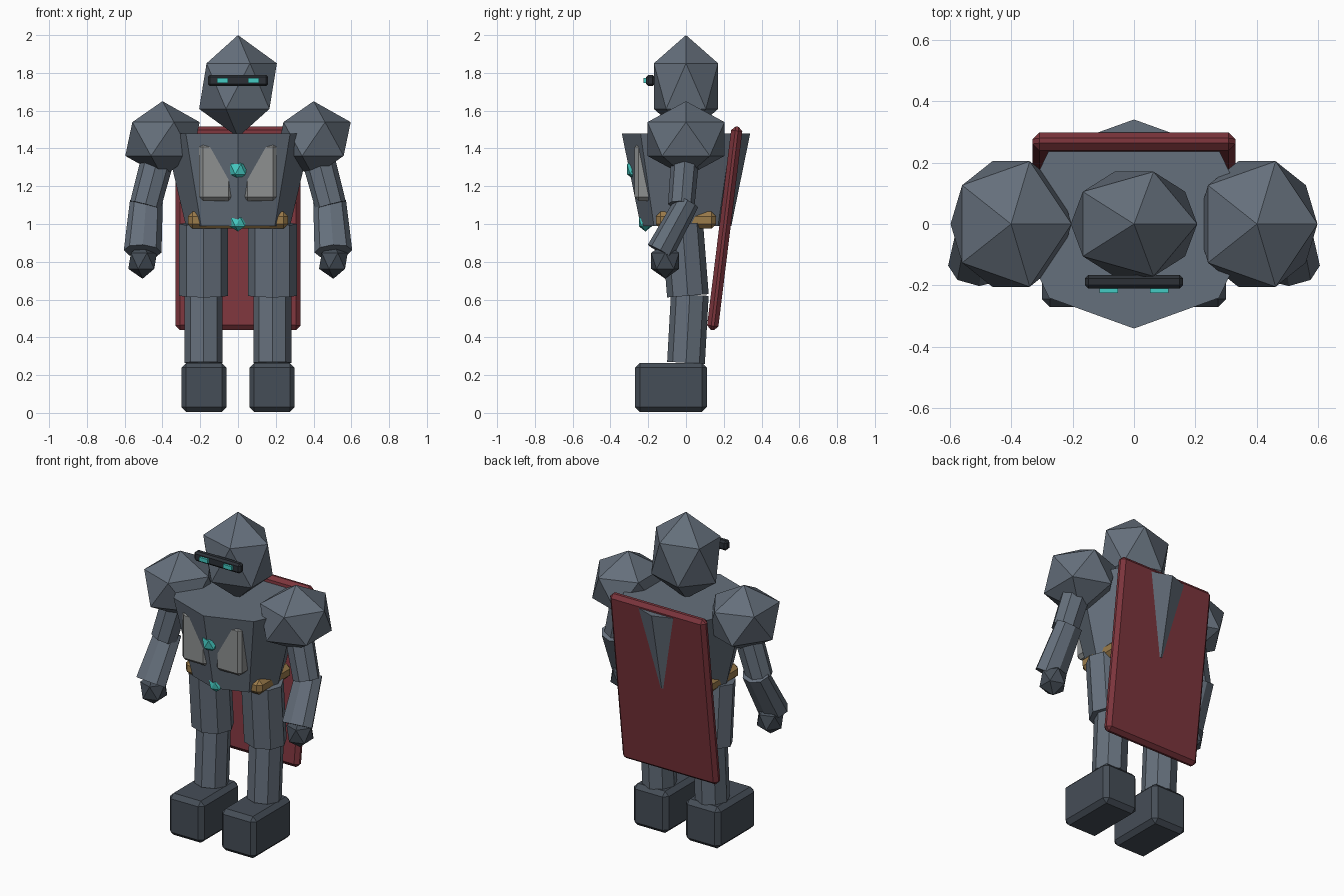
import bpy
from mathutils import Vector
from math import radians

if "Cube" in bpy.data.objects:
    bpy.data.objects.remove(bpy.data.objects["Cube"])


def material(name, rgb):
    m = bpy.data.materials.new(name)
    m.diffuse_color = (*rgb, 1)
    m.use_nodes = True
    m.node_tree.nodes["Principled BSDF"].inputs["Base Color"].default_value = m.diffuse_color
    return m


STEEL = material("steel", (0.13, 0.16, 0.20))
DARK = material("dark_steel", (0.06, 0.075, 0.095))
BLACK = material("black_steel", (0.025, 0.03, 0.037))
PALE = material("pale_plate", (0.27, 0.28, 0.28))
RED = material("red_cloth", (0.20, 0.035, 0.045))
GOLD = material("gold", (0.33, 0.20, 0.07))
TEAL = material("teal_glow", (0.06, 0.60, 0.55))


def finish(name, mat):
    ob = bpy.context.object
    ob.name = name
    ob.data.materials.append(mat)
    return ob


def gem(name, loc, radii, mat):
    """Twenty-sided faceted ball."""
    bpy.ops.mesh.primitive_ico_sphere_add(subdivisions=1, radius=1, location=loc)
    ob = finish(name, mat)
    ob.scale = radii
    return ob


def block(name, loc, size, mat, bevel=0.0, tilt=0.0):
    """Box with a one-step chamfer."""
    bpy.ops.mesh.primitive_cube_add(size=1, location=loc)
    ob = finish(name, mat)
    ob.scale = size
    bpy.ops.object.transform_apply(location=False, rotation=False, scale=True)
    ob.rotation_euler.x = radians(tilt)
    if bevel:
        mod = ob.modifiers.new("chamfer", 'BEVEL')
        mod.width = bevel
        mod.segments = 1
    return ob


def limb(name, bottom, top, r_bottom, r_top, y_scale, mat):
    """Eight-sided tapered tube between two points."""
    a, b = Vector(bottom), Vector(top)
    axis = b - a
    bpy.ops.mesh.primitive_cone_add(vertices=8, radius1=r_bottom, radius2=r_top,
                                    depth=axis.length, location=(a + b) / 2)
    ob = finish(name, mat)
    ob.scale.y = y_scale
    ob.rotation_mode = 'QUATERNION'
    ob.rotation_quaternion = Vector((0, 0, 1)).rotation_difference(axis)
    return ob


# Torso, chest gem and belt
torso = limb("torso", (0, 0, 0.99), (0, 0, 1.48), 0.24, 0.34, 1, STEEL)
torso.scale.x = 1.15
gem("chest_gem", (0, -0.27, 1.29), (0.055, 0.05, 0.06), TEAL)
block("belt", (0, 0, 1.02), (0.53, 0.32, 0.09), GOLD, 0.025)
gem("belt_gem", (0, -0.215, 1.01), (0.05, 0.04, 0.05), TEAL)

# Head and visor
gem("head", (0, 0, 1.73), (0.23, 0.20, 0.27), STEEL)
block("visor", (0, -0.188, 1.76), (0.32, 0.045, 0.06), BLACK, 0.012)

# Cape leaning away from the back
block("cape", (0, 0.205, 0.977), (0.66, 0.06, 1.085), RED, 0.022, -7)

# Paired parts
for side, s in (("left", -1), ("right", 1)):
    block(side + "_eye", (s * 0.082, -0.212, 1.76), (0.06, 0.025, 0.025), TEAL)
    block(side + "_chest_plate", (s * 0.118, -0.225, 1.275),
          (0.175, 0.094, 0.305), PALE, 0.02)

    # Arm
    gem(side + "_shoulder", (s * 0.4, 0, 1.45), (0.22, 0.24, 0.20), STEEL)
    limb(side + "_upper_arm", (s * 0.49, -0.025, 1.10), (s * 0.41, 0.0, 1.40),
         0.083, 0.088, 0.85, STEEL)
    limb(side + "_forearm", (s * 0.505, -0.137, 0.855), (s * 0.485, 0.008, 1.12),
         0.10, 0.087, 0.74, STEEL)
    gem(side + "_hand", (s * 0.505, -0.11, 0.805), (0.085, 0.087, 0.095), DARK)

    # Leg
    limb(side + "_thigh", (s * 0.182, 0.01, 0.62), (s * 0.182, -0.02, 1.0),
         0.13, 0.13, 0.85, STEEL)
    limb(side + "_shin", (s * 0.182, 0.0, 0.265), (s * 0.182, 0.02, 0.625),
         0.10, 0.10, 1, STEEL)
    block(side + "_boot", (s * 0.18, -0.08, 0.135), (0.24, 0.38, 0.26), DARK, 0.026)
